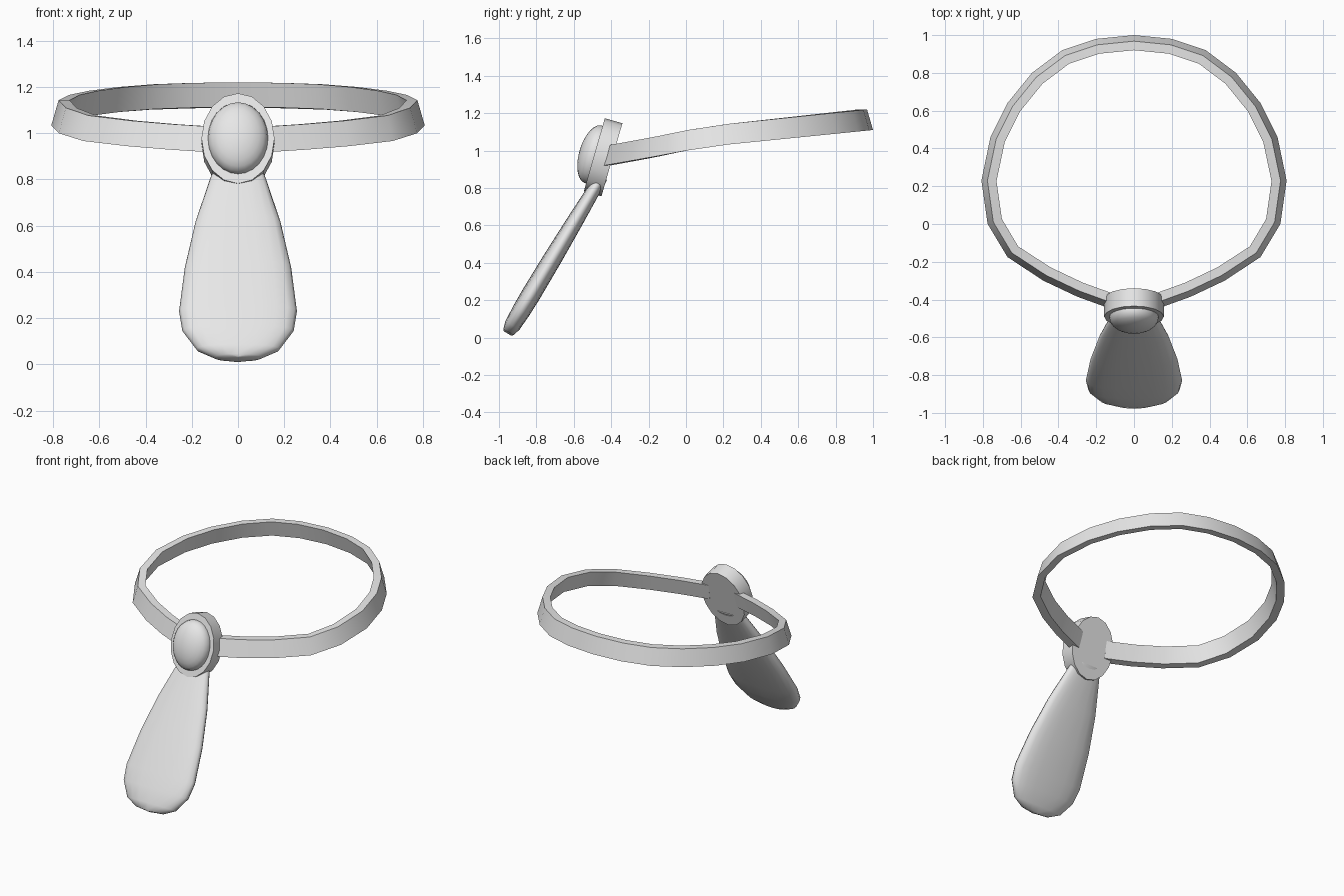
import bpy, bmesh, math
from mathutils import Vector, Matrix

if "Cube" in bpy.data.objects:
    bpy.data.objects.remove(bpy.data.objects["Cube"])

grey = bpy.data.materials.new("light grey")
grey.diffuse_color = (0.8, 0.8, 0.8, 1)
grey.use_nodes = True
grey.node_tree.nodes["Principled BSDF"].inputs["Base Color"].default_value = grey.diffuse_color


def finish(name, rings, cap=True, angle=40):
    """Skin a list of equal closed rings into one object."""
    bm = bmesh.new()
    rows = [[bm.verts.new(p) for p in r] for r in rings]
    n = len(rows[0])
    for a, b in zip(rows, rows[1:]):
        for i in range(n):
            bm.faces.new((a[i], a[(i + 1) % n], b[(i + 1) % n], b[i]))
    if cap:
        bm.faces.new(rows[0])
        bm.faces.new(rows[-1])
    bmesh.ops.remove_doubles(bm, verts=bm.verts, dist=0.0005)
    bmesh.ops.recalc_face_normals(bm, faces=bm.faces)
    me = bpy.data.meshes.new(name)
    bm.to_mesh(me)
    bm.free()
    me.materials.append(grey)
    ob = bpy.data.objects.new(name, me)
    bpy.context.collection.objects.link(ob)
    bpy.ops.object.select_all(action='DESELECT')
    ob.select_set(True)
    bpy.context.view_layer.objects.active = ob
    bpy.ops.object.shade_smooth_by_angle(angle=math.radians(angle))
    return ob


# Head band: lower outer path on one side, mirrored to the other
half = [(0.12, -0.45), (0.30, -0.385), (0.48, -0.30), (0.67, -0.175), (0.775, 0.0),
        (0.808, 0.23), (0.76, 0.46), (0.67, 0.64), (0.54, 0.80), (0.38, 0.92), (0.20, 0.98)]
path = half + [(0, 1.0)] + [(-x, y) for x, y in reversed(half)]


def base_height(y):
    pts = [(-0.45, 0.918), (-0.2, 0.962), (0, 1.0), (0.23, 1.033), (1.0, 1.11)]
    for (a, za), (b, zb) in zip(pts, pts[1:]):
        if y <= b:
            return za + (zb - za) * (y - a) / (b - a)
    return pts[-1][1]


band = []
for i, (x, y) in enumerate(path):
    a, b = path[max(i - 1, 0)], path[min(i + 1, len(path) - 1)]
    inward = Vector((a[1] - b[1], b[0] - a[0], 0)).normalized()
    p = Vector((x, y, base_height(y)))
    up = Vector((0, 0, 0.11))
    band.append([p, p + inward * 0.032 + up,
                 p + inward * 0.08 + up, p + inward * 0.05 + Vector((0, 0, 0.003))])
finish("head_band", band, angle=30)

# Medallion frame: tilted along the forward axis
tilt = math.radians(16)
fwd = Vector((0, -math.cos(tilt), math.sin(tilt)))
top = Vector((0, math.sin(tilt), math.cos(tilt)))
back = Vector((0, -0.396, 0.951))


def oval(rx, rz, d, n):
    return [back + fwd * d + Vector((rx * math.cos(t), 0, 0)) + top * rz * math.sin(t)
            for t in (2 * math.pi * k / n for k in range(n))]


finish("medallion", [oval(0.158, 0.203, 0, 16), oval(0.158, 0.203, 0.098, 16)])

# Domed gem
dome = [oval(0.13, 0.16, 0.09, 24)]
for k in range(7):
    t = math.pi / 2 * k / 6
    dome.append(oval(max(0.13 * math.cos(t), 1e-5), max(0.16 * math.cos(t), 1e-5),
                     0.105 + 0.075 * math.sin(t), 24))
finish("gem", dome, cap=False, angle=60)

# Hanging drop: height, half width, half thickness, along a leaning axis
rows = [(0.86, 0.10, 0.034), (0.80, 0.122, 0.036), (0.62, 0.183, 0.044), (0.42, 0.23, 0.050),
        (0.23, 0.255, 0.052), (0.145, 0.241, 0.050), (0.065, 0.18, 0.044),
        (0.03, 0.10, 0.032), (0.022, 0.00001, 0.024)]
normal = Vector((0, -0.86, 0.51))
drop = []
for z, w, th in rows:
    c = Vector((0, -0.955 + 0.60 * (z - 0.02), z))
    ring = []
    for k in range(20):
        t = 2 * math.pi * k / 20
        s, q = math.sin(t), math.cos(t)
        ring.append(c + Vector((w * math.copysign(abs(q) ** 0.8, q), 0, 0))
                    + normal * th * math.copysign(abs(s) ** 0.8, s))
    drop.append(ring)
finish("hanging_drop", drop, angle=60)
